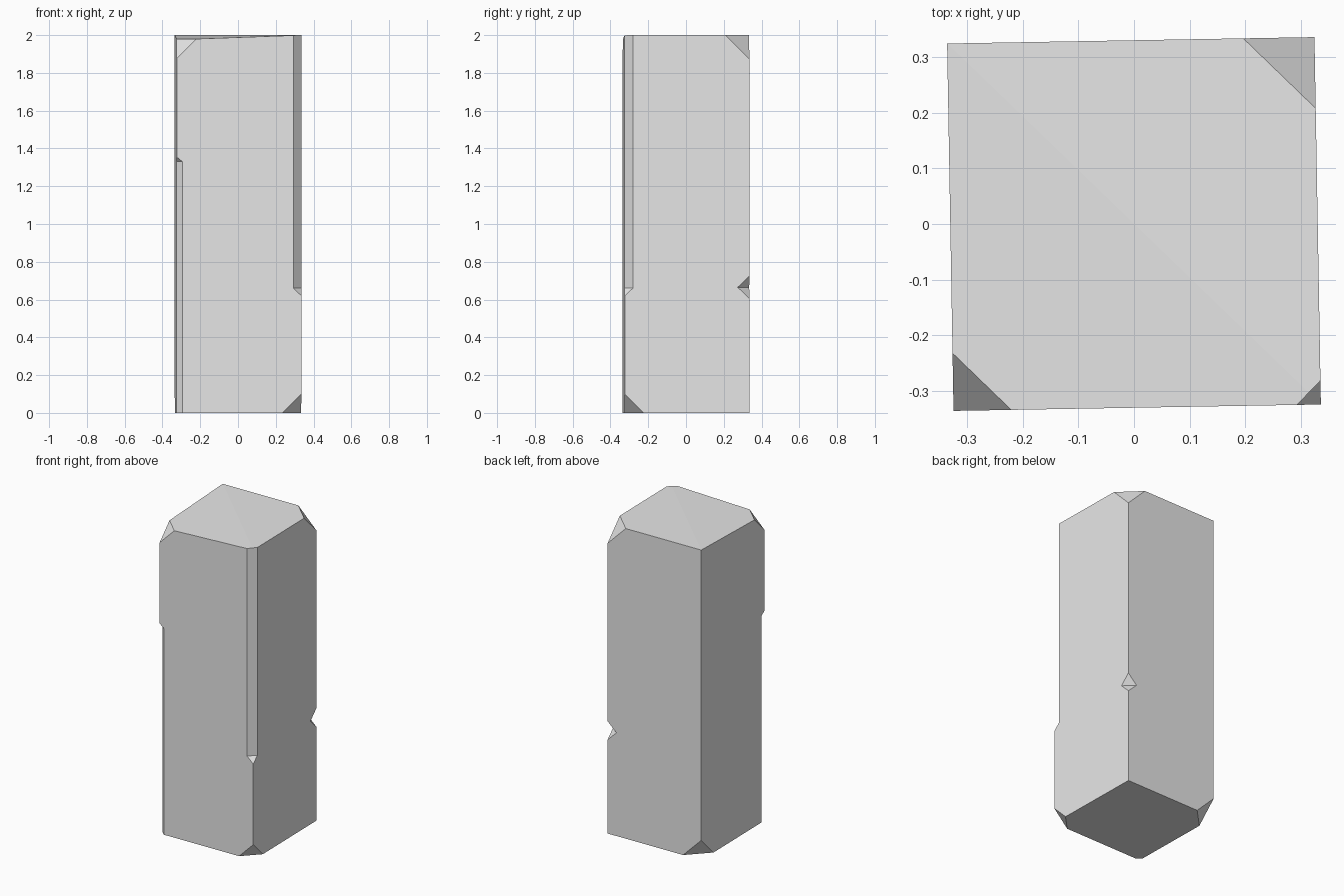
import bpy, bmesh, math
from mathutils import Vector

default = bpy.data.objects.get("Cube")
if default:
    bpy.data.objects.remove(default, do_unlink=True)

HALF, HEIGHT, LEAN = 0.33, 2.0, math.radians(1)


def make_material(name, colour):
    mat = bpy.data.materials.new(name)
    mat.use_nodes = True
    mat.diffuse_color = colour
    mat.node_tree.nodes["Principled BSDF"].inputs["Base Color"].default_value = colour
    return mat


stone = make_material("pale grey stone", (0.8, 0.8, 0.8, 1))


def make_object(name, bm):
    bmesh.ops.recalc_face_normals(bm, faces=bm.faces)
    mesh = bpy.data.meshes.new(name)
    bm.to_mesh(mesh)
    bm.free()
    mesh.materials.append(stone)
    obj = bpy.data.objects.new(name, mesh)
    bpy.context.collection.objects.link(obj)
    obj.rotation_euler.z = LEAN
    return obj


def chip_corner(bm, corner, size):
    """Slice one corner off the block and close the hole."""
    signs = Vector((math.copysign(1, corner.x), math.copysign(1, corner.y),
                    1 if corner.z > HEIGHT / 2 else -1))
    cut = bmesh.ops.bisect_plane(
        bm, geom=bm.verts[:] + bm.edges[:] + bm.faces[:], dist=1e-5,
        plane_co=corner - Vector((signs.x * size, 0, 0)), plane_no=signs,
        clear_outer=True)
    edges = [e for e in cut["geom_cut"] if isinstance(e, bmesh.types.BMEdge)]
    bmesh.ops.edgeloop_fill(bm, edges=edges)


def cut_edge(block, sx, sy, width, low, low_tip, high, high_tip):
    """Chamfer part of an upright edge, running out to a pointed tip at each end."""
    out = 0.05
    bm = bmesh.new()
    for z, tip in ((low, low_tip), (high, high_tip)):
        apex = tip + (tip - z) * 2 * out / width
        for u, v, h in ((width + out, -out, z), (-out, width + out, z), (-out, -out, apex)):
            bm.verts.new((sx * (HALF - u), sy * (HALF - v), h))
    bmesh.ops.remove_doubles(bm, verts=bm.verts, dist=1e-5)
    bmesh.ops.convex_hull(bm, input=bm.verts)
    cutter = make_object("edge_cutter", bm)
    cutter.hide_render = True
    mod = block.modifiers.new("edge_cut", "BOOLEAN")
    mod.operation, mod.solver, mod.object = "DIFFERENCE", "EXACT", cutter
    bpy.context.view_layer.objects.active = block
    bpy.ops.object.modifier_apply(modifier=mod.name)
    bpy.data.objects.remove(cutter, do_unlink=True)


# Square block with one slightly sunken top corner
bm = bmesh.new()
bmesh.ops.create_cube(bm, size=1)
for v in bm.verts:
    v.co = (v.co.x * 2 * HALF, v.co.y * 2 * HALF, (v.co.z + 0.5) * HEIGHT)
top = [v for v in bm.verts if v.co.z > 1]
bmesh.ops.connect_verts(bm, verts=[v for v in top if v.co.x * v.co.y < 0])
sunken = next(v for v in top if v.co.x < 0 and v.co.y < 0)
sunken.co.z = 1.976

# Chipped corners
for sx, sy, z, size in ((1, 1, HEIGHT, 0.128), (-1, -1, 1.976, 0.1),
                        (1, -1, 0, 0.1), (-1, 1, 0, 0.128)):
    chip_corner(bm, Vector((sx * HALF, sy * HALF, z)), size)
pillar = make_object("stone_pillar", bm)

# Worn upright edges and the small rear notch
cut_edge(pillar, 1, -1, 0.043, 0.66, 0.62, 2.2, 2.2)
cut_edge(pillar, -1, -1, 0.03, -0.2, -0.2, 1.33, 1.355)
cut_edge(pillar, 1, 1, 0.062, 0.665, 0.605, 0.665, 0.725)
